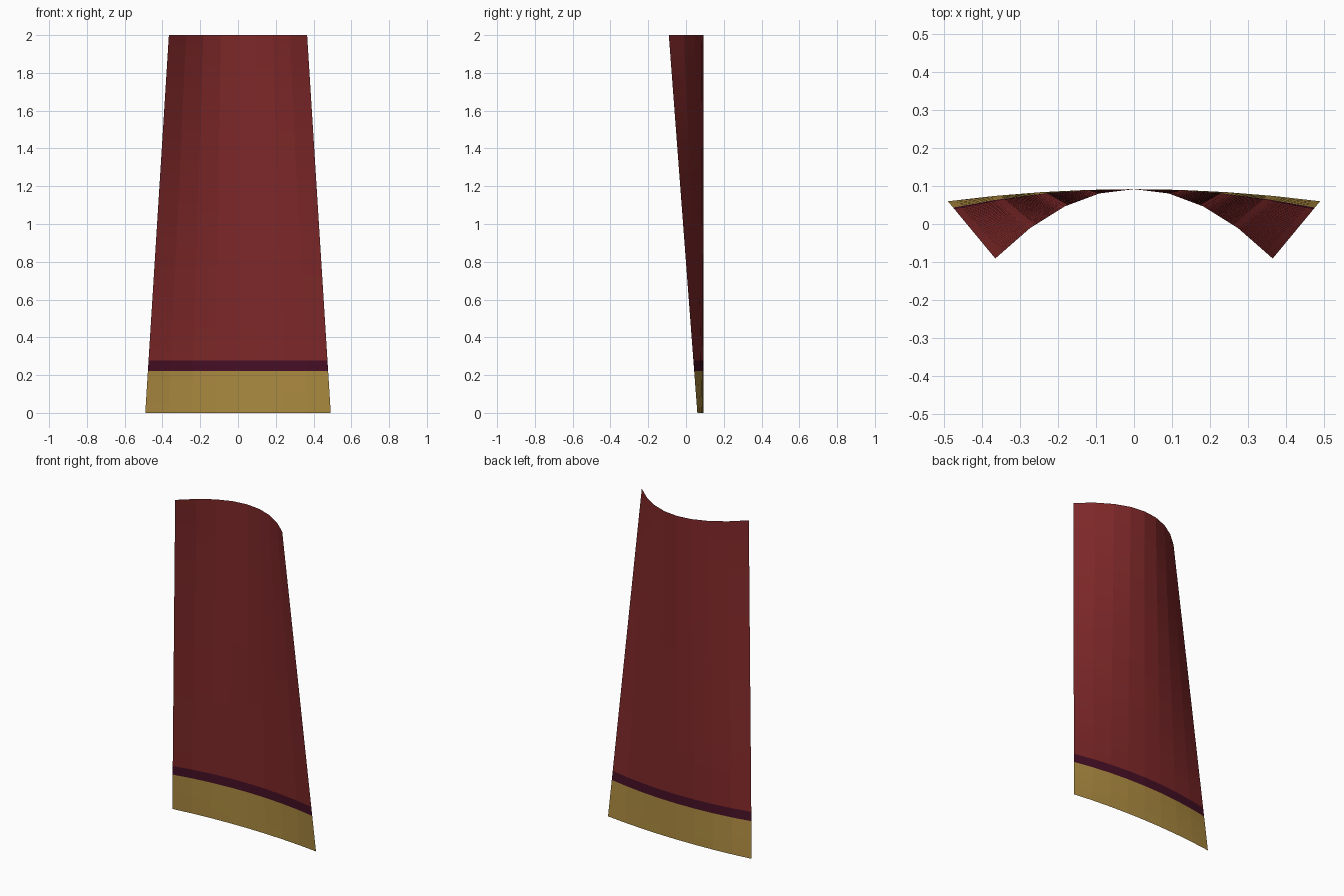
import bpy
import bmesh

if "Cube" in bpy.data.objects:
    bpy.data.objects.remove(bpy.data.objects["Cube"])

COLS, ROWS = 8, 36
HEIGHT = 2.0
BACK_Y = 0.092            # centre line of the cloth stays vertical


def material(name, rgb):
    m = bpy.data.materials.new(name)
    m.diffuse_color = (*rgb, 1.0)
    m.use_nodes = True
    m.node_tree.nodes["Principled BSDF"].inputs["Base Color"].default_value = m.diffuse_color
    return m


def lerp(a, b, t):
    return a + (b - a) * t


# Hanging cloth: tapering sheet whose sides bend forward towards the top
bm = bmesh.new()
grid = []
for r in range(ROWS + 1):
    t = r / ROWS
    half_width = lerp(0.491, 0.366, t)
    bend = lerp(0.032, 0.183, t)
    row = []
    for c in range(COLS + 1):
        u = 2 * c / COLS - 1
        row.append(bm.verts.new((u * half_width, BACK_Y - bend * u * u, HEIGHT * t)))
    grid.append(row)

# Colour by height: gold hem, dark trim line, red cloth
for r in range(ROWS):
    for c in range(COLS):
        f = bm.faces.new((grid[r][c], grid[r][c + 1], grid[r + 1][c + 1], grid[r + 1][c]))
        f.material_index = 0 if r >= 5 else (1 if r == 4 else 2)

mesh = bpy.data.meshes.new("cape_cloth")
bm.to_mesh(mesh)
bm.free()
for m in (material("red_cloth", (0.212, 0.021, 0.022)),
          material("dark_purple_trim", (0.061, 0.005, 0.019)),
          material("gold_hem", (0.420, 0.260, 0.053))):
    mesh.materials.append(m)
cape = bpy.data.objects.new("cape_cloth", mesh)
bpy.context.collection.objects.link(cape)
